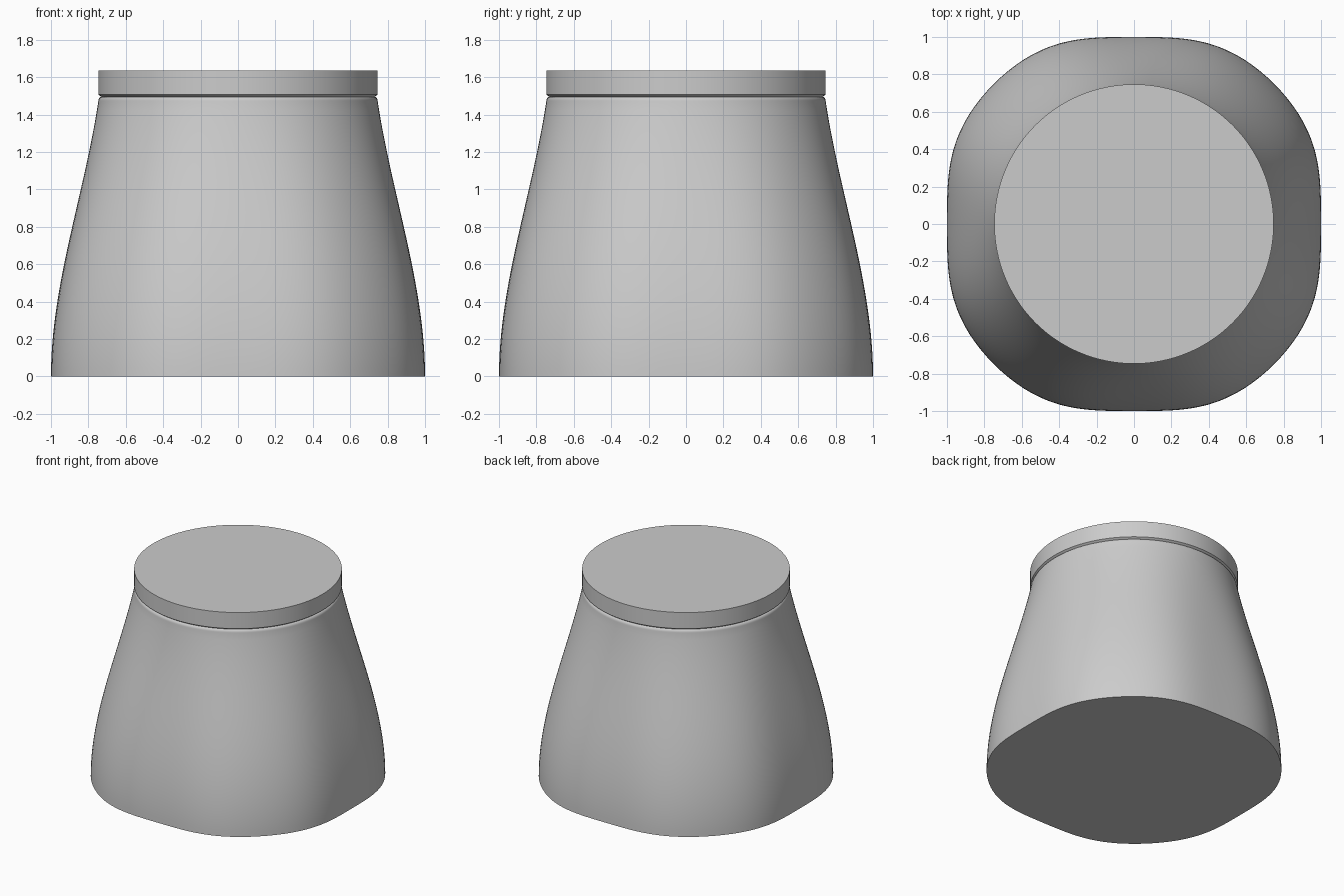
import bpy
import bmesh
from math import cos, sin, pi

SIDES = 128
BODY_TOP = 1.47
RIM_RADIUS = 0.747

cube = bpy.data.objects.get("Cube")
if cube:
    bpy.data.objects.remove(cube)

grey = bpy.data.materials.new("light_grey")
grey.use_nodes = True
colour = (0.6, 0.6, 0.6, 1)
grey.diffuse_color = colour
grey.node_tree.nodes["Principled BSDF"].inputs["Base Color"].default_value = colour


def ring_radius(angle, radius, squareness):
    """Circle that swells towards a soft rounded square."""
    swell = 0.0373 - 0.03 * cos(4 * angle) - 0.0073 * cos(8 * angle)
    return radius * (1 + squareness * swell)


def loft(name, sections, cap_bottom=False, cap_top=False):
    """Skin a stack of (height, radius, squareness) rings."""
    bm = bmesh.new()
    rings = []
    for z, radius, squareness in sections:
        ring = []
        for i in range(SIDES):
            a = 2 * pi * i / SIDES
            r = ring_radius(a, radius, squareness)
            ring.append(bm.verts.new((r * cos(a), r * sin(a), z)))
        rings.append(ring)
    for low, high in zip(rings, rings[1:]):
        for i in range(SIDES):
            j = (i + 1) % SIDES
            bm.faces.new((low[i], low[j], high[j], high[i]))
    if cap_bottom:
        bm.faces.new(rings[0][::-1])
    if cap_top:
        bm.faces.new(rings[-1])
    mesh = bpy.data.meshes.new(name)
    bm.to_mesh(mesh)
    bm.free()
    mesh.materials.append(grey)
    obj = bpy.data.objects.new(name, mesh)
    bpy.context.collection.objects.link(obj)
    bpy.ops.object.select_all(action="DESELECT")
    obj.select_set(True)
    bpy.context.view_layer.objects.active = obj
    bpy.ops.object.shade_smooth_by_angle(angle=pi / 6)
    return obj


# Body: rounded square foot flowing into a round neck
body = []
STEPS = 32
for k in range(STEPS + 1):
    t = k / STEPS
    radius = 1 - 0.253 * (3 * t**2 - 2 * t**3) - 0.22 * (t**3 - t**2)
    body.append((t * BODY_TOP, radius, 1 - t**2))

# Rounded shoulder rolling into the groove
for k in range(1, 7):
    a = k / 6 * pi / 2
    body.append((BODY_TOP + 0.025 * sin(a), RIM_RADIUS - 0.017 * (1 - cos(a)), 0))
loft("body", body, cap_bottom=True)

# Rim: flat disc above the groove
rim = [(1.495, 0.73, 0), (1.507, RIM_RADIUS, 0), (1.635, RIM_RADIUS, 0)]
loft("rim", rim, cap_top=True)
